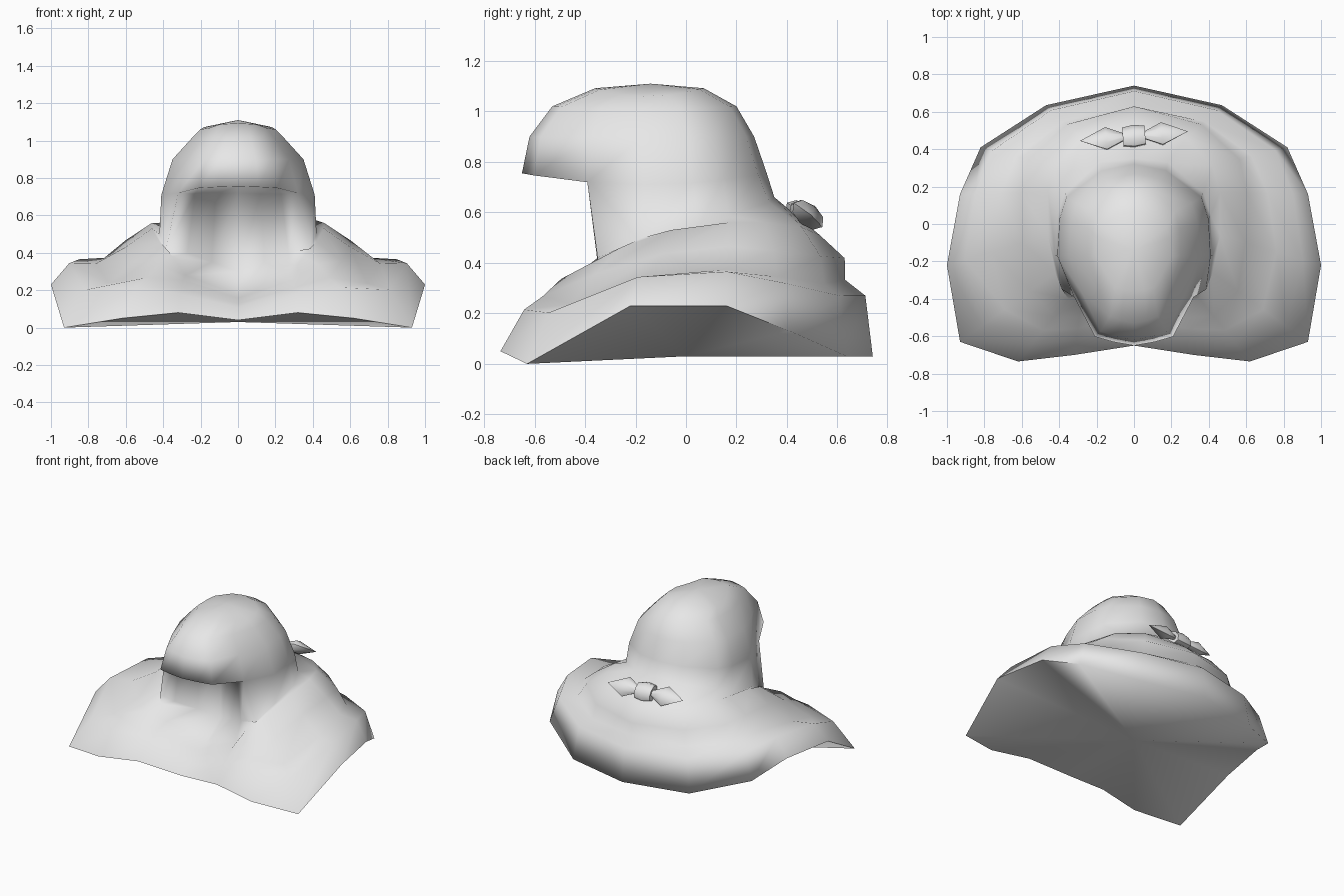
import bpy
import bmesh
from math import sin, cos, pi, radians
from mathutils import Matrix, Vector

cube = bpy.data.objects.get("Cube")
if cube:
    bpy.data.objects.remove(cube, do_unlink=True)

# One cloth colour
cloth = bpy.data.materials.new("light grey cloth")
cloth.use_nodes = True
grey = (0.8, 0.8, 0.8, 1)
cloth.diffuse_color = grey
cloth.node_tree.nodes["Principled BSDF"].inputs["Base Color"].default_value = grey


def loft(name, rings, matrix=None, angle=105):
    """Skin closed rings in order; coincident points are shared, so a pole is a repeated point."""
    bm = bmesh.new()
    cache = {}

    def vert(p):
        key = tuple(round(c, 4) for c in p)
        if key not in cache:
            cache[key] = bm.verts.new(key)
        return cache[key]

    grid = [[vert(p) for p in ring] for ring in rings]
    for low, high in zip(grid, grid[1:]):
        for i in range(len(low)):
            j = (i + 1) % len(low)
            corners = list(dict.fromkeys((low[i], low[j], high[j], high[i])))
            if len(corners) > 2 and not bm.faces.get(corners):
                bm.faces.new(corners)
    bmesh.ops.recalc_face_normals(bm, faces=bm.faces)
    if matrix:
        bm.transform(matrix)
    mesh = bpy.data.meshes.new(name)
    bm.to_mesh(mesh)
    bm.free()
    mesh.materials.append(cloth)
    obj = bpy.data.objects.new(name, mesh)
    bpy.context.collection.objects.link(obj)
    bpy.ops.object.select_all(action="DESELECT")
    obj.select_set(True)
    bpy.context.view_layer.objects.active = obj
    bpy.ops.object.shade_smooth_by_angle(angle=radians(angle))
    return obj


def mirrored(half):
    """Close a half ring (front centre to back centre) across x = 0."""
    half = [Vector(p) for p in half]
    return half + [Vector((-p.x, p.y, p.z)) for p in reversed(half[1:-1])]


# Hood outline on a unit scale: front centre, widest point, back centre
outline = [(0, 1), (.27, .96), (.51, .9), (.78, .46), (1, 0),
           (.97, -.4), (.88, -.64), (.42, -.93), (0, -1)]


def hood_ring(z, front, back, width, lift=0.0):
    """Half ring around y = -0.17, raised by lift at its front and back."""
    return [(width * u, -.17 - v * (-.17 - front if v > 0 else back + .17), z + lift * v * v)
            for u, v in outline]


def pole(y, z):
    return [(0, y, z)] * len(outline)


# Cape: hem, cowl top and the seat of the hood, each from front centre to back centre
hem = [(0, -.65, .04), (.32, -.70, .08), (.62, -.735, .05), (.93, -.63, 0), (1, -.22, .23),
       (.93, .16, .23), (.82, .41, .13), (.47, .635, .03), (0, .74, .03)]
cowl = [(0, -.38, .175), (.28, -.42, .28), (.35, -.40, .38), (.42, -.26, .46), (.46, -.06, .53),
        (.46, .17, .56), (.42, .31, .56), (.28, .46, .54), (0, .53, .51)]
seat = [(0, -.2, .3), (.14, -.27, .35), (.27, -.35, .4), (.385, -.35, .42), (.42, -.17, .5),
        (.41, .05, .54), (.37, .17, .59), (.18, .33, .64), (0, .35, .66)]


def fold(front, side, back):
    """Half ring between hem and cowl; each argument is (share inward, share upward)."""
    points = []
    for i, (a, b) in enumerate(zip(hem, cowl)):
        end, weight = (front, min(1, (4 - i) / 2)) if i < 4 else (back, (i - 4) / 4)
        inward, rise = Vector(side).lerp(Vector(end), weight)
        p = Vector(a).lerp(Vector(b), inward)
        p.z = a[2] + (b[2] - a[2]) * rise
        points.append(p)
    return points


# Hood: the brow overhangs a recessed, creased face opening
brow = hood_ring(.71, -.65, .32, .41, lift=.045)
recess = [(0, -.2, .72), (.12, -.27, .715), (.23, -.34, .715)] + brow[3:]

# The underside is a fan from a low centre point to the hem
halves = [
    pole(0, .03), hem,
    fold((.28, .5), (.18, .38), (.14, .5)),
    fold((.5, .66), (.44, .37), (.52, .63)),
    fold((.72, .87), (.75, .68), (.53, .81)),
    cowl, seat, recess, brow,
    hood_ring(.9, -.62, .27, .35),
    hood_ring(1.01, -.53, .2, .25, lift=.01),
    hood_ring(1.06, -.36, .07, .2, lift=.032),
    pole(-.14, 1.11),
]
loft("hooded_cape", [mirrored(h) for h in halves])


# Bow lying on the back slope of the cowl
def oval(x, wide, thick, sides=8):
    return [(x, wide * cos(2 * pi * k / sides), thick * sin(2 * pi * k / sides))
            for k in range(sides)]


bow = (Matrix.Translation((0, .47, .59)) @ Matrix.Rotation(radians(5), 4, "Z")
       @ Matrix.Rotation(radians(-40), 4, "X"))
for side, label in ((1, "left"), (-1, "right")):
    stations = [(.05, .02, .015), (.15, .075, .045), (.29, 0, 0)]
    loft(label + "_bow_loop", [oval(side * x, w, t) for x, w, t in stations], bow, 50)
knot = [(-.05, 0, 0), (-.06, .06, .04), (0, .07, .05), (.06, .06, .04), (.05, 0, 0)]
loft("bow_knot", [oval(*s) for s in knot], bow, 50)
